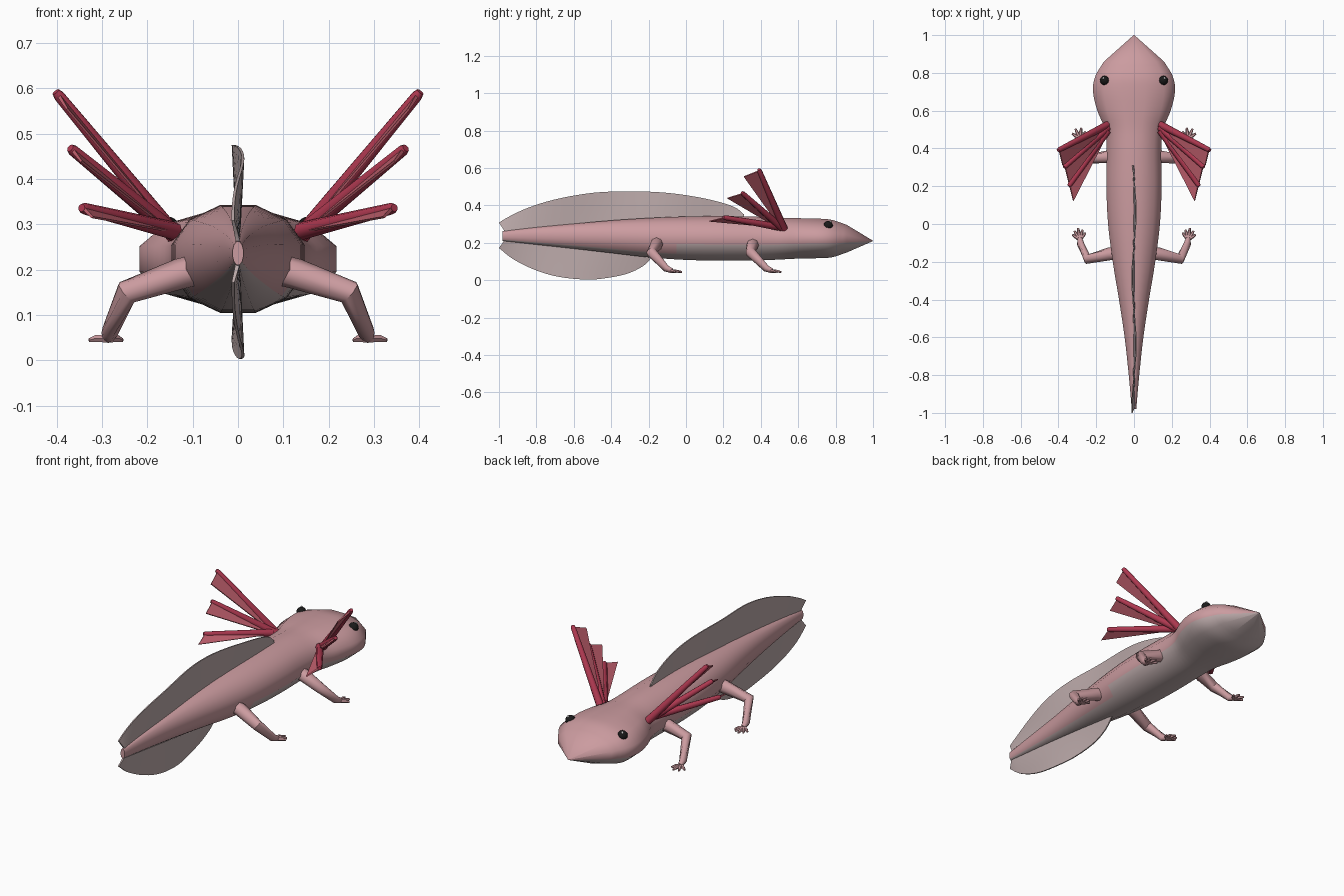
import bpy, bmesh, math
from mathutils import Vector

if "Cube" in bpy.data.objects:
    bpy.data.objects.remove(bpy.data.objects["Cube"])


def material(name, rgb):
    m = bpy.data.materials.new(name)
    m.diffuse_color = (*rgb, 1)
    m.use_nodes = True
    m.node_tree.nodes["Principled BSDF"].inputs["Base Color"].default_value = m.diffuse_color
    return m


PINK = material("pink skin", (0.60, 0.33, 0.35))
PALE = material("pale skin", (0.50, 0.40, 0.40))
RED = material("gill red", (0.42, 0.04, 0.08))
FRINGE = material("gill fringe", (0.55, 0.12, 0.16))
BLACK = material("eye black", (0.01, 0.01, 0.01))
WHITE = material("eye glint", (0.8, 0.8, 0.8))


def finish(name, bm, mats, angle=50):
    bmesh.ops.recalc_face_normals(bm, faces=bm.faces[:])
    me = bpy.data.meshes.new(name)
    bm.to_mesh(me)
    bm.free()
    for m in mats:
        me.materials.append(m)
    ob = bpy.data.objects.new(name, me)
    bpy.context.collection.objects.link(ob)
    bpy.ops.object.select_all(action='DESELECT')
    ob.select_set(True)
    bpy.context.view_layer.objects.active = ob
    bpy.ops.object.shade_smooth_by_angle(angle=math.radians(angle))
    return ob


def spline(keys, steps):
    # Catmull-Rom interpolation through key tuples
    k = [Vector(p) for p in keys]
    k = [2 * k[0] - k[1]] + k + [2 * k[-1] - k[-2]]
    out = []
    for i in range(1, len(k) - 2):
        a, b, c, d = k[i - 1:i + 3]
        for s in range(steps):
            t = s / steps
            out.append(0.5 * (2 * b + (c - a) * t + (2 * a - 5 * b + 4 * c - d) * t * t
                              + (3 * b - a - 3 * c + d) * t ** 3))
    return out + [k[-2]]


def skin(bm, rings):
    # joins closed rings of points, caps both ends
    vs = [[bm.verts.new(p) for p in r] for r in rings]
    n = len(vs[0])
    for a, b in zip(vs, vs[1:]):
        for i in range(n):
            bm.faces.new((a[i], a[(i + 1) % n], b[(i + 1) % n], b[i]))
    bm.faces.new(vs[0])
    bm.faces.new(vs[-1])
    return vs


def tube(bm, path, radii, sides=8):
    pts = [Vector(p) for p in path]
    rings = []
    for i, (p, r) in enumerate(zip(pts, radii)):
        d = (pts[min(i + 1, len(pts) - 1)] - pts[max(i - 1, 0)]).normalized()
        u = d.cross(Vector((0, 0, 1)))
        u = u.normalized() if u.length > 0.01 else Vector((1, 0, 0))
        v = d.cross(u)
        rings.append([p + r * (u * math.cos(2 * math.pi * j / sides)
                               + v * math.sin(2 * math.pi * j / sides)) for j in range(sides)])
    skin(bm, rings)


# body: (y, half width, top z, bottom z)
SIDES = 12
keys = [(-0.98, .012, .262, .21), (-.8, .028, .283, .19), (-.6, .05, .302, .168),
        (-.4, .08, .32, .145), (-.2, .113, .333, .122), (0, .138, .341, .108),
        (.2, .147, .343, .104), (.38, .145, .34, .105), (.5, .155, .334, .11),
        (.6, .195, .332, .115), (.7, .218, .33, .117), (.78, .207, .323, .122),
        (.86, .16, .296, .148)]
rings = []
for y, w, top, bot in spline(keys, 4):
    c, h = (top + bot) / 2, (top - bot) / 2
    rings.append([(w * 1.03 * math.cos(a), y, c + h * 1.03 * math.sin(a))
                  for a in (2 * math.pi * (j + .5) / SIDES for j in range(SIDES))])
rings.append([(x * .01, 1.0, .21 + (z - .22) * .01) for x, y, z in rings[-1]])
bm = bmesh.new()
skin(bm, rings)
bm.normal_update()
bmesh.ops.recalc_face_normals(bm, faces=bm.faces[:])
for f in bm.faces:
    if f.normal.z < -0.55 and f.calc_center_median().y < 0.99:
        f.material_index = 1
finish("body", bm, [PINK, PALE], 60)


def fin(name, keys):
    # keys: (y, edge z, root z); the free edge ripples sideways
    bm = bmesh.new()
    rows = 5
    front, back = [], []
    for y, edge, root in spline(keys, 4):
        for side, store in ((1, front), (-1, back)):
            col = []
            for i in range(rows):
                t = i / (rows - 1)
                yy = y if y > -.97 else y + (1 - t) * (-.97 - y)
                x = .011 * t * math.sin(9 * y + 1) + side * (.005 - .002 * t)
                col.append((x, yy, root + (edge - root) * t))
            store.append(col)
    skin(bm, [a + b[::-1] for a, b in zip(front, back)])
    finish(name, bm, [PALE], 40)


fin("dorsal_fin", [(.31, .352, .32), (.25, .395, .31), (.1, .437, .3), (-.1, .467, .3),
                   (-.3, .475, .29), (-.5, .467, .28), (-.7, .432, .27), (-.85, .385, .26),
                   (-.95, .338, .26), (-1, .308, .262)])
fin("ventral_fin", [(-.18, .125, .15), (-.23, .075, .15), (-.32, .033, .16), (-.45, .008, .17),
                    (-.55, .004, .18), (-.68, .018, .2), (-.8, .052, .21), (-.92, .11, .22),
                    (-1, .172, .215)])

for s, side in ((1, "right"), (-1, "left")):
    # legs with fanned toes
    for name, hy, ky, ay, toes in (("front_leg", .36, .345, .43, 4), ("hind_leg", -.155, -.185, -.105, 5)):
        bm = bmesh.new()
        hip, knee = (s * .09, hy, .2), (s * .245, ky, .15)
        ankle, pad = Vector((s * .283, ay, .062)), Vector((s * .287, ay + .03, .05))
        tube(bm, [hip, (s * .13, hy - .003, .19), knee, ankle, pad],
             [.034, .034, .028, .019, .013])
        for i in range(toes):
            a = math.radians(-48 + 96 * i / (toes - 1) + 8)
            length = .062 - .018 * abs(i - (toes - 1) / 2) / (toes / 2)
            d = Vector((s * math.sin(a), math.cos(a), 0))
            start = pad - Vector((0, .008, .002))
            tube(bm, [start, start + d * length * .6, start + d * length + Vector((0, 0, -.004))],
                 [.010, .009, .005], 6)
        finish(f"{side}_{name}", bm, [PINK])

    # gills: stalk plus a thin fringe trailing behind it
    for i, tip in enumerate([(.402, .39, .592), (.37, .3, .468), (.345, .2, .336)]):
        a = Vector((s * .14, .525 - .015 * i, .275 + .005 * i))
        b = Vector((s * tip[0], tip[1], tip[2]))
        bm = bmesh.new()
        tube(bm, [a, a.lerp(b, .3), a.lerp(b, .97), b], [.02, .018, .013, .009])
        finish(f"{side}_gill_stalk_{i + 1}", bm, [RED])
        drop = Vector((-s * .02, -.085, -.032 + .006 * i))
        bm = bmesh.new()
        rings = []
        for t in (.08, .4, .7, .98):
            p, q = a.lerp(b, t), a.lerp(b, t) + drop * (.15 + .85 * t)
            e = Vector((s * .003, 0, -.003))
            rings.append([p + e, q + e * .6, q - e * .6, p - e])
        skin(bm, rings)
        finish(f"{side}_gill_fringe_{i + 1}", bm, [FRINGE], 30)

    # eyes
    for name, loc, r, m in (("eye", (s * .155, .76, .292), .025, BLACK),
                            ("eye_glint", (s * .162, .772, .312), .006, WHITE)):
        bm = bmesh.new()
        bmesh.ops.create_uvsphere(bm, u_segments=16, v_segments=10, radius=r)
        bmesh.ops.translate(bm, verts=bm.verts[:], vec=loc)
        finish(f"{side}_{name}", bm, [m])
